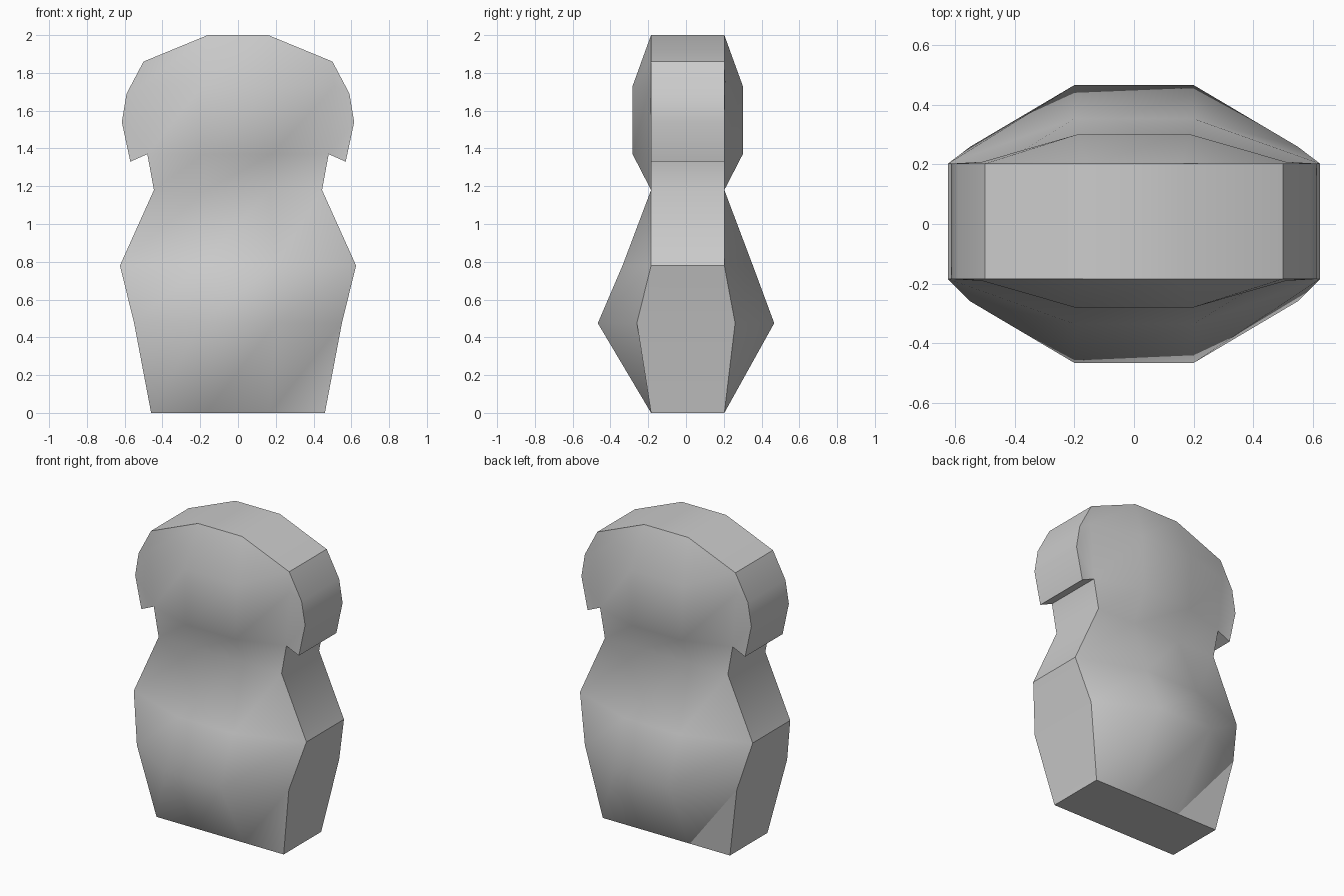
import bpy, bmesh, math

cube = bpy.data.objects.get("Cube")
if cube:
    bpy.data.objects.remove(cube, do_unlink=True)

# Levels from foot to crown: (x, depth, z) on the outer edge and on the bulge
EDGE = 0.194
levels = [
    ((0.46, EDGE, 0), (0.17, EDGE, 0)),             # foot
    ((0.55, 0.26, 0.475), (0.2, 0.467, 0.475)),     # hip
    ((0.625, EDGE, 0.78), (0.2, 0.345, 0.78)),      # belly
    ((0.445, EDGE, 1.18), (0.17, EDGE, 1.18)),      # waist
    ((0.48, EDGE, 1.37), (0.18, 0.292, 1.37)),      # neck
    ((0.51, 0.2, 1.73), (0.19, 0.292, 1.73)),       # brow
    ((0.5, EDGE, 1.86), (0.16, EDGE, 2)),           # crown
]
# Flared rim of the head, from the lower tip upwards
rim = [(0.57, EDGE, 1.33), (0.615, EDGE, 1.54), (0.59, EDGE, 1.69)]

bm = bmesh.new()


def add_sheet(turn):
    """Build one broad side; turn is 1 for the front, -1 for the back."""
    def vert(p, side):
        shift = 0 if p[2] == 0.475 else 0.009
        return bm.verts.new((p[0] * side * turn, -p[1] * turn + shift, p[2]))

    grid = [[vert(o, -1), vert(i, -1), vert(i, 1), vert(o, 1)] for o, i in levels]
    for low, high in zip(grid, grid[1:]):
        for c in range(3):
            bm.faces.new((low[c], low[c + 1], high[c + 1]))
            bm.faces.new((low[c], high[c + 1], high[c]))

    # Rim patches left and right, and the outline on each side
    outline = {}
    for side, c in ((-1, 0), (1, 3)):
        tip, mid, top = [vert(p, side) for p in rim]
        neck, brow, crown = [grid[k][c] for k in (4, 5, 6)]
        for tri in ((neck, tip, mid), (neck, mid, brow),
                    (mid, top, brow), (top, crown, brow)):
            bm.faces.new(tri)
        inner = grid[6][1 if c == 0 else 2]
        outline[side * turn] = ([grid[k][c] for k in range(5)]
                                + [tip, mid, top, crown, inner])
    base = grid[0][1:3][::turn]
    return outline[-1] + outline[1][::-1] + base[::-1]


# Front and back sheets joined by the side strip
front, back = add_sheet(1), add_sheet(-1)
for k in range(len(front)):
    n = (k + 1) % len(front)
    bm.faces.new((front[k], front[n], back[n], back[k]))
bmesh.ops.recalc_face_normals(bm, faces=bm.faces[:])

mesh = bpy.data.meshes.new("figure_body")
bm.to_mesh(mesh)
bm.free()
body = bpy.data.objects.new("figure_body", mesh)
bpy.context.collection.objects.link(body)

# Plain grey
grey = bpy.data.materials.new("plain_grey")
grey.use_nodes = True
colour = (0.6, 0.6, 0.6, 1)
grey.diffuse_color = colour
grey.node_tree.nodes["Principled BSDF"].inputs["Base Color"].default_value = colour
mesh.materials.append(grey)

bpy.ops.object.select_all(action="DESELECT")
body.select_set(True)
bpy.context.view_layer.objects.active = body
bpy.ops.object.shade_smooth_by_angle(angle=math.radians(35))
